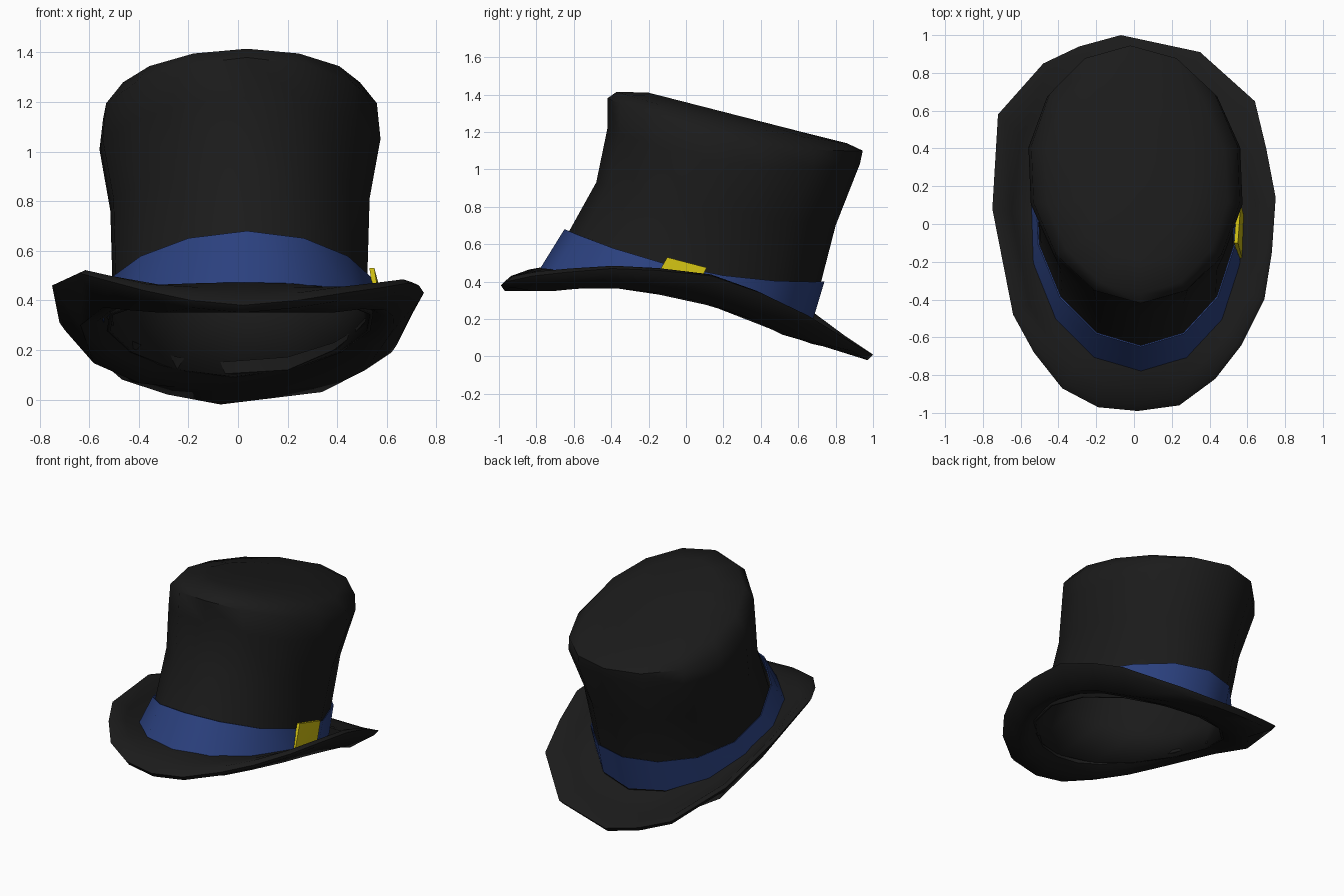
import bpy, bmesh, math

if "Cube" in bpy.data.objects:
    bpy.data.objects.remove(bpy.data.objects["Cube"], do_unlink=True)


def material(name, rgb):
    m = bpy.data.materials.new(name)
    m.use_nodes = True
    m.diffuse_color = (*rgb, 1)
    bsdf = m.node_tree.nodes["Principled BSDF"]
    bsdf.inputs["Base Color"].default_value = (*rgb, 1)
    bsdf.inputs["Roughness"].default_value = 0.8
    return m


black = material("black felt", (0.011, 0.011, 0.011))
blue = material("blue ribbon", (0.024, 0.052, 0.21))
yellow = material("yellow metal", (0.60, 0.50, 0.006))


def loft(name, rings, mat, cap_start=False, cap_end=False, closed=False, angle=50):
    """Skin a list of equally sized point rings."""
    bm = bmesh.new()
    loops = [[bm.verts.new(p) for p in ring] for ring in rings]
    pairs = list(zip(loops, loops[1:]))
    if closed:
        pairs.append((loops[-1], loops[0]))
    n = len(loops[0])
    for a, b in pairs:
        for i in range(n):
            j = (i + 1) % n
            bm.faces.new((a[i], a[j], b[j], b[i]))
    for wanted, loop in ((cap_start, loops[0]), (cap_end, loops[-1])):
        if wanted:
            face = bm.faces.new(loop)
            bmesh.ops.poke(bm, faces=[face])
    bmesh.ops.recalc_face_normals(bm, faces=bm.faces[:])
    mesh = bpy.data.meshes.new(name)
    bm.to_mesh(mesh)
    bm.free()
    mesh.materials.append(mat)
    obj = bpy.data.objects.new(name, mesh)
    bpy.context.collection.objects.link(obj)
    bpy.ops.object.select_all(action="DESELECT")
    obj.select_set(True)
    bpy.context.view_layer.objects.active = obj
    bpy.ops.object.shade_smooth_by_angle(angle=math.radians(angle))
    return obj


def tilted_ring(front_y, front_z, back_y, back_z, half_width, sag=0.0, n=14):
    """Slightly skewed ellipse, tilted front to back, with sagging sides."""
    ring = []
    for i in range(n):
        a = 2 * math.pi * i / n
        c, s = math.cos(a), math.sin(a)
        y = (front_y + back_y) / 2 + c * (back_y - front_y) / 2
        z = (front_z + back_z) / 2 + c * (back_z - front_z) / 2 + sag * s * s
        ring.append((0.008 + half_width * s - 0.028 * c, y, z))
    return ring


# Crown: leaning, flared stovepipe, hollow and open below
crown = loft("crown", [
    tilted_ring(-0.74, 0.40, 0.65, 0.09, 0.545, 0.07),
    tilted_ring(-0.63, 0.66, 0.72, 0.39, 0.52, -0.08),
    tilted_ring(-0.48, 0.93, 0.80, 0.70, 0.53, -0.03),
    tilted_ring(-0.42, 1.22, 0.93, 1.03, 0.575, -0.10),
    tilted_ring(-0.42, 1.38, 0.945, 1.10, 0.56, -0.08),
    tilted_ring(-0.37, 1.415, 0.86, 1.14, 0.49, -0.03),
    tilted_ring(-0.20, 1.41, 0.62, 1.20, 0.30, 0.0),
], black, cap_end=True)
shell = crown.modifiers.new("shell", "SOLIDIFY")
shell.thickness = 0.015
shell.offset = -1

# Ribbon: thin cone around the foot of the crown
loft("ribbon", [
    tilted_ring(-0.78, 0.47, 0.665, 0.15, 0.565, 0.035),
    tilted_ring(-0.65, 0.68, 0.74, 0.40, 0.535, -0.08),
    tilted_ring(-0.643, 0.678, 0.733, 0.398, 0.528, -0.08),
    tilted_ring(-0.773, 0.468, 0.658, 0.148, 0.558, 0.035),
], blue, closed=True)

# Brim: uneven outline with raised sides and a drooping back
outline = [
    (-0.07, 1.00, 0.01), (0.35, 0.91, 0.06), (0.64, 0.65, 0.22),
    (0.70, 0.40, 0.34), (0.75, 0.14, 0.43), (0.73, -0.15, 0.46),
    (0.69, -0.40, 0.47), (0.57, -0.64, 0.45), (0.43, -0.82, 0.43),
    (0.24, -0.96, 0.40), (0.02, -0.99, 0.38), (-0.19, -0.97, 0.40),
    (-0.38, -0.87, 0.44), (-0.53, -0.68, 0.48), (-0.64, -0.48, 0.51),
    (-0.75, 0.08, 0.46), (-0.72, 0.58, 0.31), (-0.48, 0.85, 0.11),
    (-0.29, 0.94, 0.05),
]
underside = [(-1, 0.35), (-0.7, 0.35), (-0.45, 0.375), (0, 0.32),
             (0.3, 0.22), (0.55, 0.10), (0.68, 0.065), (1, 0.0)]


def under_z(y):
    for (y0, z0), (y1, z1) in zip(underside, underside[1:]):
        if y <= y1:
            return z0 + (z1 - z0) * (y - y0) / (y1 - y0)
    return underside[-1][1]


def foot_z(y):
    """Height of the brim where it meets the crown."""
    return 0.36 - (0.33 if y > 0 else 0.15) * y


def inward(x, y, t):
    """Move from the rim (t 0) to the oval foot of the crown (t 1)."""
    a = math.atan2(x / 0.53, (y + 0.045) / 0.68)
    foot_x = 0.53 * math.sin(a) - 0.028 * math.cos(a)
    foot_y = 0.68 * math.cos(a) - 0.045
    return x + (foot_x - x) * t, y + (foot_y - y) * t


def top_ring(t, blend, lift=0.0):
    ring = []
    for x, y, z in outline:
        u, v = inward(x, y, t)
        ring.append((u, v, z * (1 - blend) + foot_z(v) * blend + lift))
    return ring


def under_ring(t, rise):
    ring = []
    for x, y, z in outline:
        u, v = inward(x, y, t)
        ring.append((u, v, under_z(v) + rise))
    return ring


loft("brim", [
    top_ring(1.0, 1.0),
    top_ring(0.78, 0.95),
    top_ring(0.46, 0.55, 0.005),
    top_ring(0.13, 0.1, 0.02),
    top_ring(0.0, 0.0),
    top_ring(0.08, 0.0, -0.03),
    under_ring(0.52, 0.0),
    under_ring(0.8, 0.008),
    under_ring(1.0, 0.025),
], black, closed=True, angle=60)

# Buckle: slanted plate on the left of the ribbon
corners = [(0.55, -0.10, 0.53), (0.565, 0.11, 0.475),
           (0.58, 0.05, 0.35), (0.572, -0.18, 0.39)]
loft("buckle", [
    [(x - 0.02, y, z) for x, y, z in corners],
    corners,
], yellow, cap_start=True, cap_end=True, angle=20)
